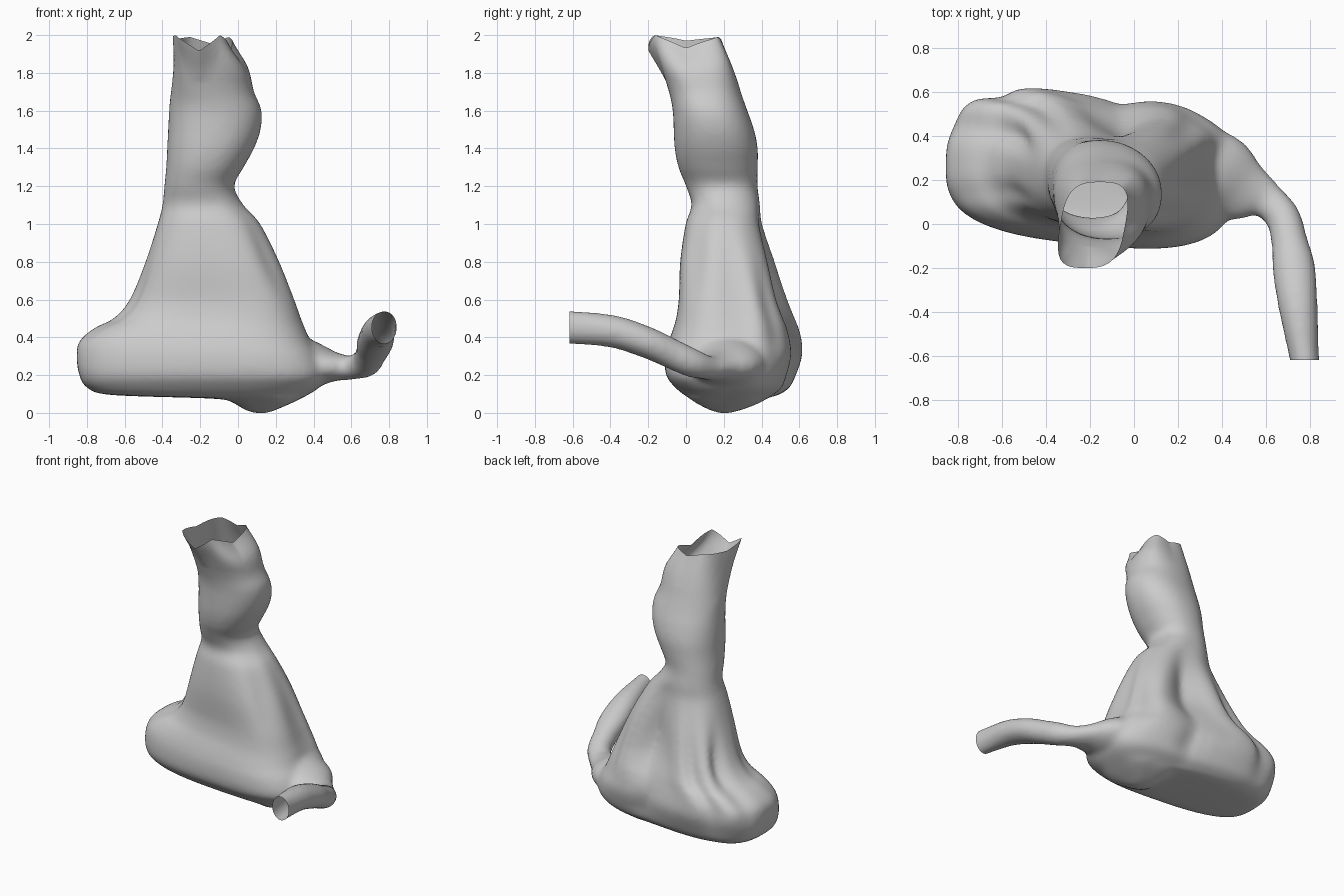
import bpy, bmesh, math
from mathutils import Vector

if "Cube" in bpy.data.objects:
    bpy.data.objects.remove(bpy.data.objects["Cube"])

# Body outline by height: z, xmin, xmax, ymin, ymax
ROWS = [
    (0.00, 0.08, 0.16, 0.17, 0.24), (0.02, 0.03, 0.21, 0.11, 0.31),
    (0.05, -0.02, 0.28, 0.05, 0.39), (0.075, -0.12, 0.33, 0.01, 0.44),
    (0.095, -0.67, 0.37, -0.02, 0.50), (0.135, -0.80, 0.43, -0.07, 0.56),
    (0.20, -0.84, 0.47, -0.12, 0.595), (0.30, -0.855, 0.44, -0.125, 0.63),
    (0.38, -0.84, 0.39, -0.105, 0.63), (0.45, -0.76, 0.36, -0.08, 0.615),
    (0.50, -0.66, 0.34, -0.065, 0.595), (0.60, -0.575, 0.305, -0.05, 0.555),
    (0.80, -0.49, 0.225, -0.04, 0.485), (1.00, -0.425, 0.12, -0.005, 0.41),
    (1.10, -0.40, 0.03, 0.03, 0.395), (1.20, -0.39, -0.02, 0.00, 0.38),
    (1.30, -0.38, 0.03, -0.04, 0.38), (1.40, -0.375, 0.085, -0.06, 0.38),
    (1.50, -0.37, 0.12, -0.065, 0.36), (1.60, -0.365, 0.125, -0.07, 0.325),
    (1.70, -0.36, 0.09, -0.09, 0.29), (1.85, -0.36, 0.07, -0.14, 0.245),
    (2.00, -0.365, -0.01, -0.20, 0.19), (2.12, -0.365, -0.05, -0.24, 0.15)]

# Folds: angle, half width (degrees), depth, height, height spread
FOLDS = [(82, 14, 0.36, 0.68, 0.27), (122, 9, 0.13, 0.55, 0.30), (38, 12, 0.06, 0.55, 0.22),
         (3, 8, 0.05, 0.65, 0.28), (-35, 16, 0.07, 0.85, 0.22), (160, 10, 0.14, 0.58, 0.20),
         (-160, 12, 0.06, 0.60, 0.20), (82, 6, 0.10, 0.25, 0.15)]

# Arm path: x, y, z, half width, half height
ARM = [(0.22, 0.21, 0.28, 0.25, 0.17), (0.38, 0.20, 0.255, 0.22, 0.13),
       (0.50, 0.155, 0.245, 0.15, 0.08), (0.60, 0.11, 0.24, 0.088, 0.064),
       (0.675, 0.03, 0.265, 0.08, 0.077), (0.705, -0.08, 0.315, 0.083, 0.08),
       (0.725, -0.20, 0.37, 0.098, 0.083), (0.745, -0.38, 0.43, 0.089, 0.086),
       (0.772, -0.60, 0.452, 0.068, 0.088), (0.785, -0.70, 0.455, 0.068, 0.088)]

# Rim drop of the torn neck opening by angle
RIM = [(-180, 0.03), (-130, 0.0), (-95, 0.085), (-60, 0.0), (0, 0.07),
       (50, 0.01), (75, 0.045), (110, 0.01), (180, 0.03)]


def lerp_table(table, t):
    for a, b in zip(table, table[1:]):
        if t <= b[0]:
            f = (t - a[0]) / (b[0] - a[0])
            return [p + (q - p) * f for p, q in zip(a[1:], b[1:])]
    return list(table[-1][1:])


def catmull(pts, steps=5):
    out = []
    for i in range(len(pts) - 1):
        p = [pts[max(0, i - 1)], pts[i], pts[i + 1], pts[min(len(pts) - 1, i + 2)]]
        for s in range(steps):
            t = s / steps
            out.append([0.5 * (2 * b + (c - a) * t + (2 * a - 5 * b + 4 * c - d) * t * t
                        + (3 * b - a - 3 * c + d) * t ** 3) for a, b, c, d in zip(*p)])
    return out + [list(pts[-1])]


def spow(v, e):
    return math.copysign(abs(v) ** e, v)


def add_loft(bm, rings):
    loops = [[bm.verts.new(p) for p in r] for r in rings]
    n = len(loops[0])
    for a, b in zip(loops, loops[1:]):
        for i in range(n):
            j = (i + 1) % n
            bm.faces.new((a[i], a[j], b[j], b[i]))
    bm.faces.new(loops[0][::-1])
    bm.faces.new(loops[-1])


def body_ring(row, n=96):
    z, x0, x1, y0, y1 = row
    cx, cy, rx, ry = (x0 + x1) / 2, (y0 + y1) / 2, (x1 - x0) / 2, (y1 - y0) / 2
    low = min(1, max(0, (1.1 - z) / 0.5))
    top = min(1, max(0, (z - 1.65) / 0.35))
    e = 2 / (2.2 + 0.8 * low + 1.2 * top)
    pts = []
    for i in range(n):
        deg = 360 * i / n - 180
        t = math.radians(deg)
        u, v = spow(math.cos(t), e), spow(math.sin(t), e)
        # back is deeper on the left, front is deeper on the right
        v *= 1 - low * (0.14 * (u + 0.5) if v > 0 else 0.17 * (0.5 - u))
        k = 1.0
        for a, w, d, zc, zw in FOLDS:
            k -= d * math.exp(-((deg - a) / w) ** 2 - ((z - zc) / zw) ** 2)
        # neck opening narrows and skews toward the rear right
        pts.append((cx + (rx * (1 - 0.18 * top) * u + 0.035 * top * v) * k, cy + ry * v * k, z))
    return pts


def arm_rings(n=28):
    path = catmull(ARM)
    rings = []
    for i, p in enumerate(path):
        tan = Vector(path[min(i + 1, len(path) - 1)][:3]) - Vector(path[max(i - 1, 0)][:3])
        side = tan.cross(Vector((0, 0, 1))).normalized()
        up = side.cross(tan).normalized()
        rings.append([Vector(p[:3]) + side * p[3] * math.cos(math.tau * k / n)
                      + up * p[4] * math.sin(math.tau * k / n) for k in range(n)])
    return rings


# Trunk with wide base, plus side tube
bm = bmesh.new()
add_loft(bm, [body_ring(r) for r in catmull(ROWS)])
add_loft(bm, arm_rings())
bmesh.ops.recalc_face_normals(bm, faces=bm.faces)
mesh = bpy.data.meshes.new("hollow_body")
bm.to_mesh(mesh)
bm.free()
body = bpy.data.objects.new("hollow_body", mesh)
bpy.context.collection.objects.link(body)
bpy.context.view_layer.objects.active = body
body.select_set(True)

# Fuse the parts and soften the joins
fuse = body.modifiers.new("fuse", 'REMESH')
fuse.mode = 'VOXEL'
fuse.voxel_size = 0.016
soft = body.modifiers.new("soften", 'SMOOTH')
soft.factor = 0.5
soft.iterations = 12
for name in ("fuse", "soften"):
    bpy.ops.object.modifier_apply(modifier=name)

# Open the tube end and the neck, then tear the neck rim
bm = bmesh.new()
bm.from_mesh(body.data)
for co, no in (((0, 0, 2.0), (0, 0, 1)), ((0, -0.618, 0), (0, -1, 0))):
    bmesh.ops.bisect_plane(bm, geom=bm.verts[:] + bm.edges[:] + bm.faces[:],
                           plane_co=co, plane_no=no, clear_outer=True)
for v in bm.verts:
    if v.co.z > 1.75:
        ang = math.degrees(math.atan2(v.co.y, v.co.x + 0.19))
        v.co.z -= lerp_table(RIM, ang)[0] * (v.co.z - 1.75) / 0.25
low = min(v.co.z for v in bm.verts)
for v in bm.verts:
    v.co.z -= low * max(0, 1 - v.co.z / 0.3)
bm.to_mesh(body.data)
bm.free()
bpy.ops.object.shade_smooth_by_angle(angle=math.radians(50))
